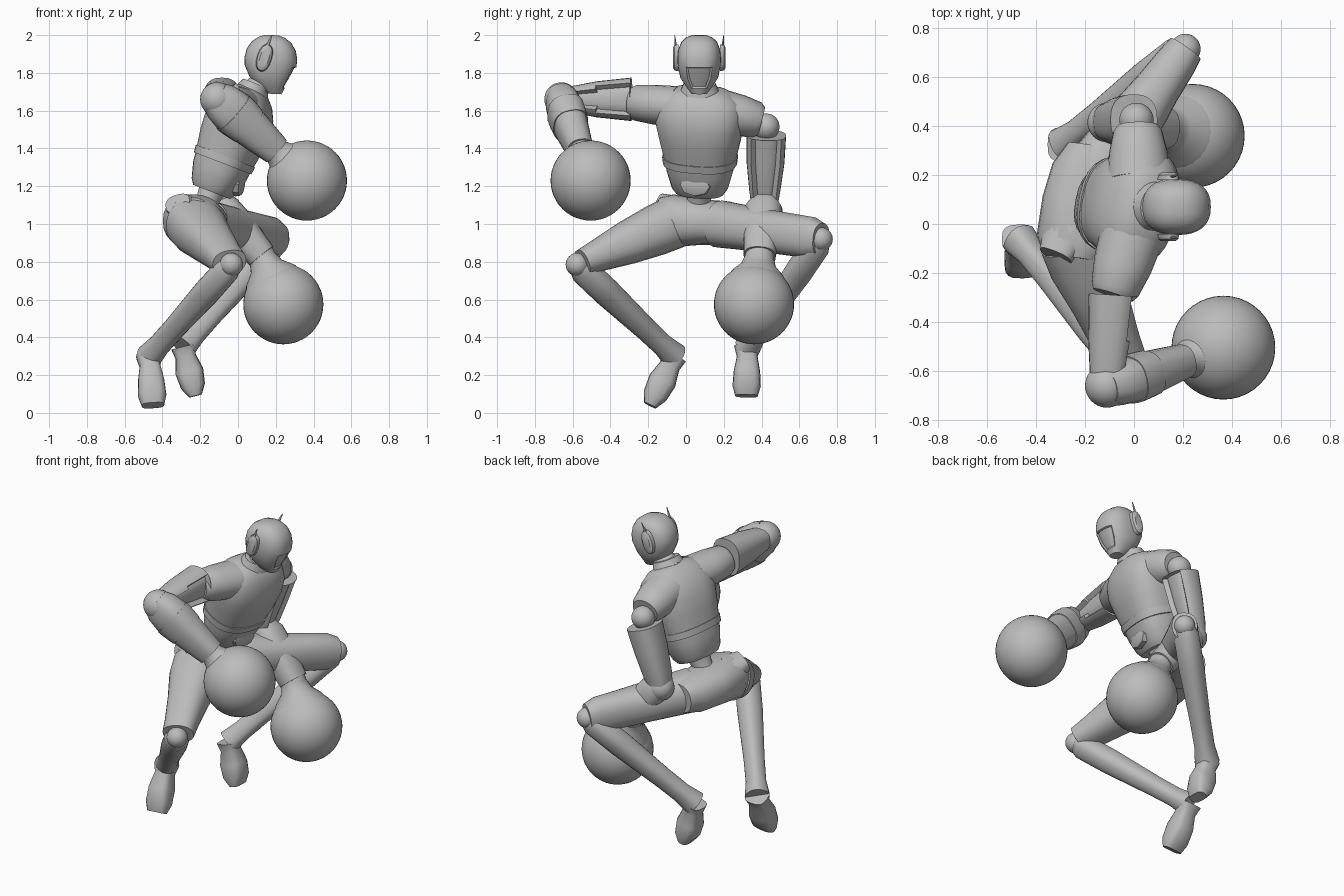
import bpy, bmesh, math
from mathutils import Vector as V

if "Cube" in bpy.data.objects:
    bpy.data.objects.remove(bpy.data.objects["Cube"])

grey = bpy.data.materials.new("plain grey")
grey.use_nodes = True
grey.diffuse_color = (0.5, 0.5, 0.5, 1)
grey.node_tree.nodes["Principled BSDF"].inputs["Base Color"].default_value = (0.5, 0.5, 0.5, 1)


def finish(bm, name, angle=35):
    bmesh.ops.recalc_face_normals(bm, faces=bm.faces)
    me = bpy.data.meshes.new(name)
    bm.to_mesh(me)
    bm.free()
    me.materials.append(grey)
    ob = bpy.data.objects.new(name, me)
    bpy.context.collection.objects.link(ob)
    bpy.ops.object.select_all(action='DESELECT')
    ob.select_set(True)
    bpy.context.view_layer.objects.active = ob
    bpy.ops.object.shade_smooth_by_angle(angle=math.radians(angle))
    return ob


def loft(name, a, b, side, rings, power=2.0, n=24, groove=None, depth=0.03, span=(0, 1)):
    """Skin rings (t, half width along side, half depth, depth offset) from a to b."""
    a, b = V(a), V(b)
    axis = (b - a).normalized()
    side = V(side)
    side = (side - axis * side.dot(axis)).normalized()
    out = side.cross(axis)
    bm = bmesh.new()
    loops = []
    for t, w, d, *off in rings:
        c = a.lerp(b, t) + out * (off[0] if off else 0)
        loop = []
        for i in range(n):
            s, k = math.sin(math.tau * i / n), math.cos(math.tau * i / n)
            x = math.copysign(abs(k) ** (2 / power), k) * w
            y = math.copysign(abs(s) ** (2 / power), s) * d
            loop.append(bm.verts.new(c + side * x + out * y))
        loops.append(loop)
    for p, q in zip(loops, loops[1:]):
        for i in range(n):
            j = (i + 1) % n
            bm.faces.new((p[i], p[j], q[j], q[i]))
    bm.faces.new(loops[0])
    bm.faces.new(loops[-1])
    bmesh.ops.recalc_face_normals(bm, faces=bm.faces)
    # Recessed panel on the faces that look along the groove direction
    if groove:
        g = V(groove).normalized()
        length = (b - a).length
        pick = [f for f in bm.faces if f.normal.dot(g) > 0.8 and len(f.verts) == 4
                and span[0] <= (f.calc_center_median() - a).dot(axis) / length <= span[1]]
        bmesh.ops.inset_region(bm, faces=pick, thickness=0.008, depth=-depth)
    return finish(bm, name)


def ball(name, c, r):
    bm = bmesh.new()
    bmesh.ops.create_uvsphere(bm, u_segments=40, v_segments=24, radius=r)
    bmesh.ops.translate(bm, verts=bm.verts, vec=V(c))
    return finish(bm, name)


# Torso frame: leaning forward, slightly turned and rolled
up = V((0.36, 0, 0.93)).normalized()
across = V((0.18, 0.97, -0.1))
across = (across - up * across.dot(up)).normalized()
fwd = across.cross(up)
base = V((-0.14, 0.075, 1.17))
top = base + up * 0.6

loft("abdomen", base, top, across,
     [(0, .13, .10), (.05, .15, .12), (.2, .175, .145), (.3, .185, .15)], 2.5)
loft("belt", base, top, across, [(.27, .195, .157), (.34, .2, .162)], 2.5)
loft("chest", base, top, across,
     [(.33, .192, .155), (.5, .215, .17), (.65, .235, .175), (.78, .235, .16),
      (.88, .21, .13), (.95, .15, .095), (.98, .08, .06)], 2.5, 32)
buckle = base + up * 0.08 + fwd * 0.11
loft("belly_plate", buckle, buckle + fwd * 0.035 + up * 0.008, across,
     [(0, .085, .06), (.8, .08, .055), (1, .06, .038)], 2, 8)
loft("waist_column", (-0.2, .06, 1.04), base + up * 0.03, across,
     [(0, .075, .075), (.5, .06, .06), (1, .075, .075)])
loft("neck", top - up * 0.05, (0.15, .07, 1.77), across,
     [(0, .085, .085), (.3, .07, .065), (1, .065, .06)])
loft("collar", top - up * 0.03 + fwd * 0.01, top + up * 0.02 + fwd * 0.01, across,
     [(0, .105, .09), (1, .085, .07)])

# Head with a recessed visor
loft("head", (.165, .07, 1.69), (.18, .07, 2.0), (0, 1, 0),
     [(0, .04, .035, .03), (.1, .065, .07, .01), (.27, .1, .108), (.47, .113, .137),
      (.6, .115, .14), (.75, .111, .13), (.88, .095, .105), (.96, .07, .07), (1, .035, .035)],
     2.4, 32, (1, 0, -.15), 0.008, (.1, .5))
for s in (-1, 1):
    y = .07 + s * .11
    loft("ear_disc", (.14, y, 1.88), (.14, y + s * .03, 1.88), (.3, 0, .95),
         [(0, .075, .04), (.7, .07, .036), (1, .055, .024)], 2.2, 16)
    loft("ear_antenna", (.145, y + s * .012, 1.92), (.18, y + s * .02, 2.0), (1, 0, 0),
         [(0, .012, .008), (1, .003, .002)], 2, 8)

# Raised arm, ending in a large ball
loft("raised_shoulder", (-.01, -.05, 1.62), (-.085, -.29, 1.645), (0, 0, 1),
     [(0, .11, .13), (.5, .105, .12), (.9, .095, .1), (1, .08, .085)])
loft("raised_upper_arm", (-.085, -.29, 1.66), (-.11, -.66, 1.66), (0, 0, 1),
     [(0, .115, .1), (.5, .095, .09), (.85, .07, .075), (1, .06, .065)],
     2.5, 24, (1, 0, 0), .03, (0, .9))
ball("raised_elbow", (-.11, -.66, 1.66), .09)
wrist, weight = V((.2, -.56, 1.39)), V((.365, -.505, 1.23))
loft("raised_forearm", (-.125, -.67, 1.68), wrist, (.6, 0, .8),
     [(0, .085, .07), (.12, .108, .088), (.3, .12, .095), (.6, .105, .088), (1, .08, .07)], 2.5)
loft("raised_forearm_band", (-.125, -.67, 1.68), wrist, (.6, 0, .8),
     [(.3, .124, .1), (.38, .122, .1), (.55, .111, .095)], 2.5)
loft("raised_ball_neck", wrist - (weight - wrist) * .2, weight, (.6, 0, .8),
     [(0, .07, .06), (.2, .072, .066), (.35, .09, .085), (.5, .14, .135), (.62, .16, .16)])
ball("raised_ball", weight, .212)

# Lowered arm, ending in a large ball
loft("lowered_shoulder", (.02, .18, 1.6), (.015, .4, 1.545), (0, 0, 1),
     [(0, .115, .13), (.5, .11, .12), (.9, .095, .1), (1, .075, .085)])
ball("lowered_shoulder_joint", (.01, .425, 1.515), .07)
loft("lowered_upper_arm", (0, .425, 1.47), (-.11, .415, 1.1), (0, 1, 0),
     [(0, .105, .1), (.4, .1, .09), (.8, .082, .08), (1, .07, .065)],
     2.5, 24, (1, 0, -.3), .03, (0, .95))
ball("lowered_elbow", (-.11, .415, 1.09), .08)
wrist, weight = V((.125, .39, .83)), V((.24, .36, .575))
loft("lowered_forearm", (-.11, .415, 1.12), wrist, (0, 1, 0),
     [(0, .07, .07), (.15, .1, .09), (.45, .1, .095), (1, .085, .08)], 2.4)
loft("lowered_ball_neck", wrist - (weight - wrist) * .2, weight, (0, 1, 0),
     [(0, .075, .07), (.2, .078, .073), (.35, .095, .09), (.5, .14, .14), (.62, .16, .16)])
ball("lowered_ball", weight, .212)

# Pelvis
loft("pelvis", (-.25, -.14, 1.02), (-.18, .32, 1.0), (1, 0, 0),
     [(0, .12, .12), (.15, .16, .14), (.5, .16, .12), (.8, .14, .115), (1, .09, .09)], 2.3)
loft("rear_hip_flap", (-.27, -.03, 1.07), (-.32, -.13, 1.11), (1, 0, .1),
     [(0, .09, .08), (.6, .085, .06), (1, .07, .05)], 2.5)


# Each leg: thigh, knee ball, shin and foot
def leg(name, hip, knee, ankle, toe, thigh_side, thigh):
    loft(name + "_thigh", hip, knee, thigh_side, thigh, 2.3)
    ball(name + "_knee", knee, .062)
    loft(name + "_shin", knee, ankle, (0, 1, 0),
         [(0, .05, .05), (.06, .072, .07), (.3, .072, .072), (.7, .058, .06),
          (.88, .055, .06), (1, .07, .07)], 2.4)
    loft(name + "_foot", ankle, toe, (1, 0, 0) if name == "planted" else (0, 1, 0),
         [(0, .07, .065), (.2, .055, .055), (.5, .07, .075), (.8, .075, .065), (1, .06, .035)],
         3, 16)


leg("planted", (-.24, -.06, 1.01), (-.035, -.575, .785), (-.47, -.06, .3), (-.45, -.19, .04),
    (1, 0, 0), [(0, .15, .14), (.2, .15, .135), (.5, .12, .115), (.8, .1, .085), (.95, .095, .07)])
leg("bent", (-.17, .18, 1.0), (.21, .715, .92), (-.29, .325, .35), (-.225, .32, .09),
    (0, 0, 1), [(0, .125, .14), (.4, .115, .12), (.7, .112, .095), (.9, .11, .085), (1, .085, .075)])
